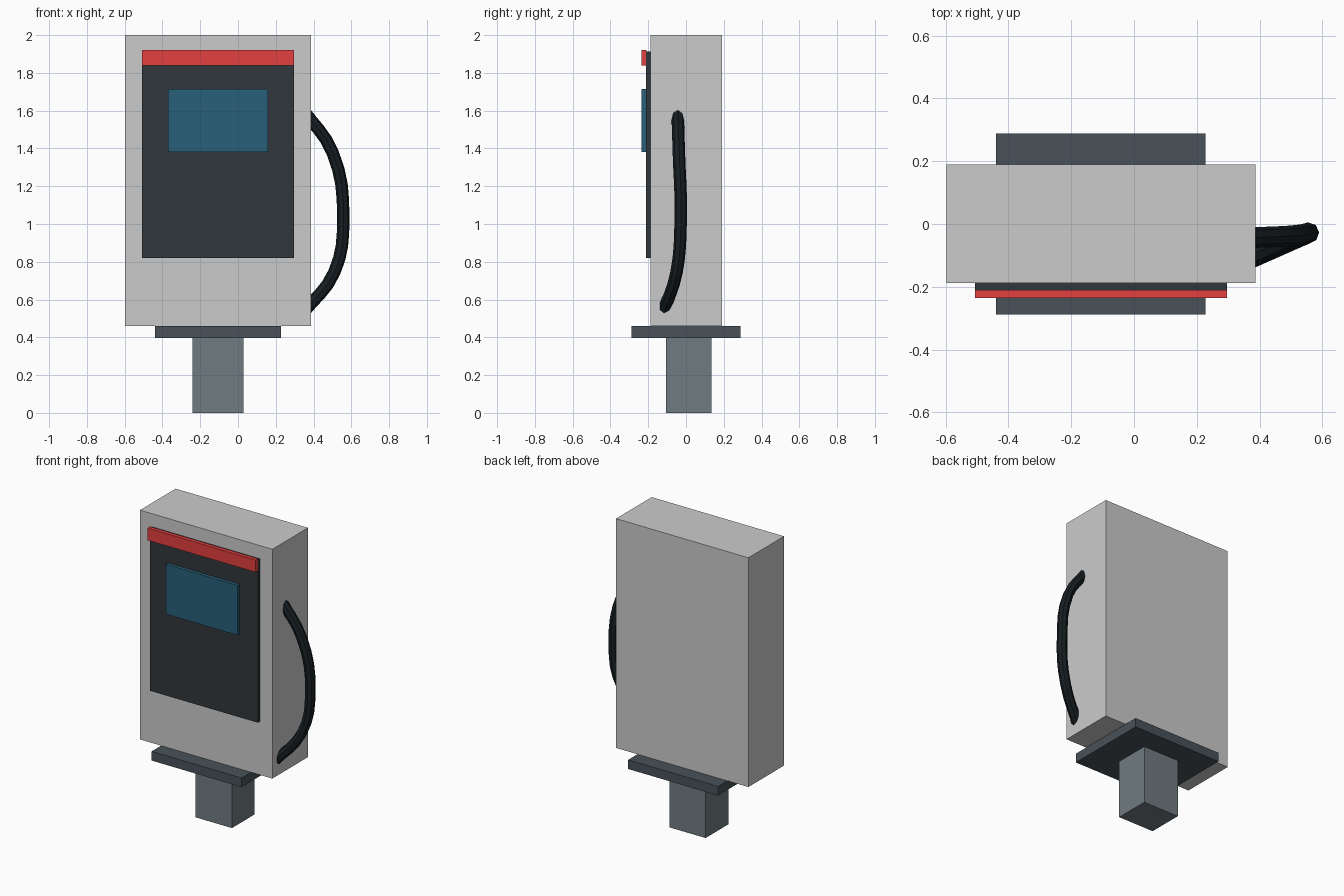
import bpy
from mathutils import Vector

if "Cube" in bpy.data.objects:
    bpy.data.objects.remove(bpy.data.objects["Cube"])


def material(name, rgb):
    m = bpy.data.materials.new(name)
    m.diffuse_color = (*rgb, 1)
    m.use_nodes = True
    m.node_tree.nodes["Principled BSDF"].inputs["Base Color"].default_value = m.diffuse_color
    return m


slate = material("slate", (0.16, 0.20, 0.22))
dark_slate = material("dark_slate", (0.065, 0.085, 0.10))
charcoal = material("charcoal", (0.03, 0.038, 0.043))
red = material("red", (0.77, 0.05, 0.05))
blue = material("blue", (0.022, 0.115, 0.19))
black = material("black", (0.008, 0.013, 0.016))


def box(name, low, high, mat=None):
    low, high = Vector(low), Vector(high)
    bpy.ops.mesh.primitive_cube_add(size=1, location=(low + high) / 2)
    ob = bpy.context.object
    ob.name = name
    ob.scale = high - low
    bpy.ops.object.transform_apply(location=False, rotation=False, scale=True)
    if mat:
        ob.data.materials.append(mat)
    return ob


# Cabinet on its foot
box("post", (-0.24, -0.107, 0), (0.03, 0.135, 0.40), slate)
box("base_plate", (-0.44, -0.288, 0.397), (0.228, 0.288, 0.459), dark_slate)
box("cabinet", (-0.597, -0.188, 0.459), (0.387, 0.19, 2.0))

# Front panel, screen and accent strip
box("front_panel", (-0.507, -0.213, 0.82), (0.297, -0.188, 1.912), charcoal)
box("screen", (-0.37, -0.236, 1.38), (0.16, -0.213, 1.715), blue)
box("accent_strip", (-0.507, -0.236, 1.84), (0.297, -0.21, 1.922), red)

# Hanging cable on the right side
curve = bpy.data.curves.new("cable", "CURVE")
curve.dimensions = "3D"
curve.bevel_depth = 0.033
curve.bevel_resolution = 2
curve.resolution_u = 4
curve.use_fill_caps = True
path = [(0.34, -0.045, 1.61), (0.50, -0.038, 1.38), (0.557, -0.028, 1.03),
        (0.51, -0.05, 0.745), (0.34, -0.125, 0.525)]
spline = curve.splines.new("BEZIER")
spline.bezier_points.add(len(path) - 1)
for point, co in zip(spline.bezier_points, path):
    point.co = co
    point.handle_left_type = point.handle_right_type = "AUTO"
cable = bpy.data.objects.new("cable", curve)
bpy.context.collection.objects.link(cable)
curve.materials.append(black)
bpy.ops.object.select_all(action="DESELECT")
cable.select_set(True)
bpy.context.view_layer.objects.active = cable
bpy.ops.object.convert(target="MESH")
bpy.ops.object.shade_smooth_by_angle()
